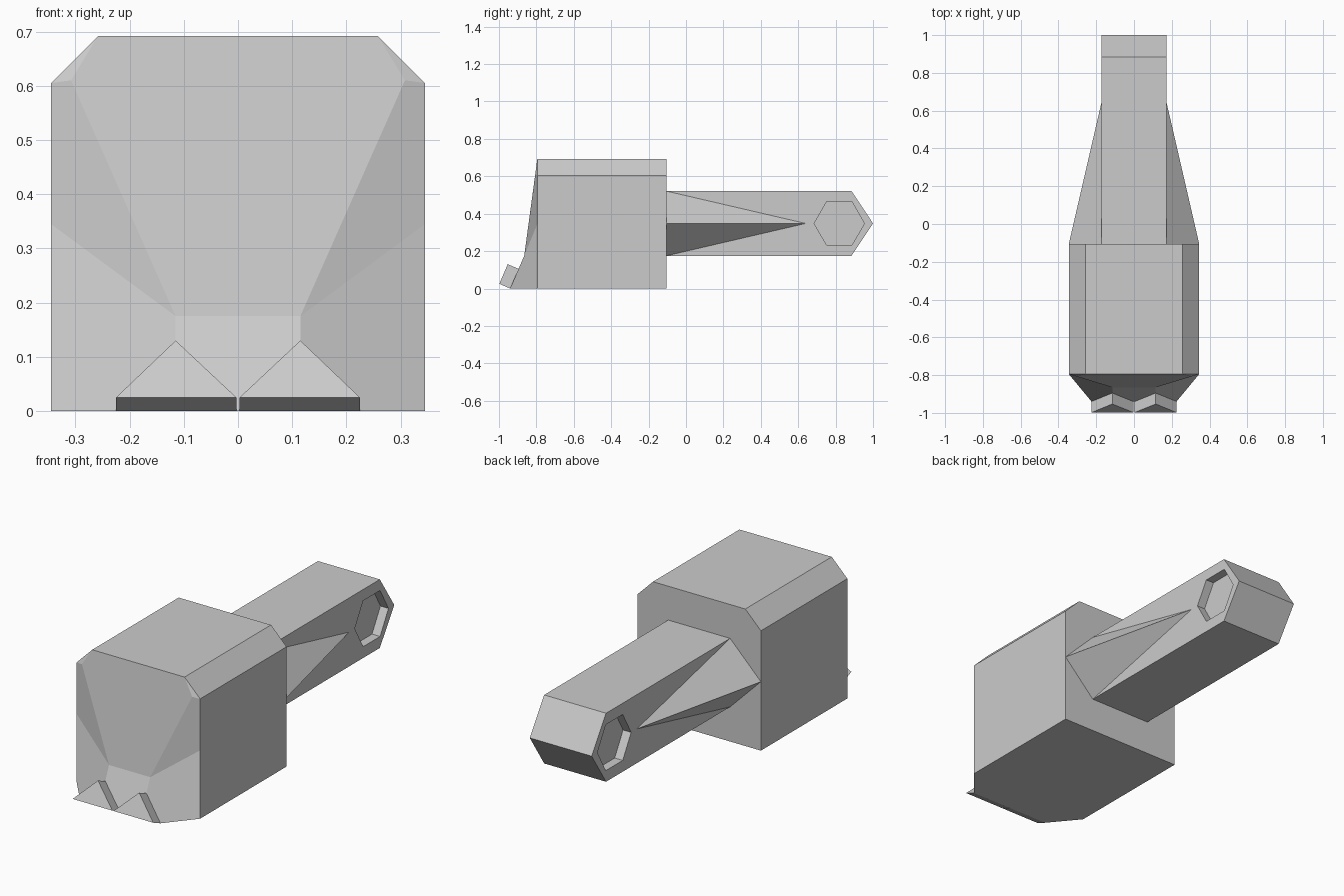
import bpy
import bmesh

cube = bpy.data.objects.get("Cube")
if cube:
    bpy.data.objects.remove(cube, do_unlink=True)

grey = bpy.data.materials.new("plain_grey")
grey.use_nodes = True
colour = (0.6, 0.6, 0.6, 1)
grey.diffuse_color = colour
grey.node_tree.nodes["Principled BSDF"].inputs["Base Color"].default_value = colour


def make_object(name, faces):
    """Build a flat-shaded object from faces given as lists of points."""
    bm = bmesh.new()
    for points in faces:
        bm.faces.new([bm.verts.new(p) for p in points])
    bmesh.ops.remove_doubles(bm, verts=bm.verts[:], dist=0.0005)
    bmesh.ops.recalc_face_normals(bm, faces=bm.faces[:])
    mesh = bpy.data.meshes.new(name)
    bm.to_mesh(mesh)
    bm.free()
    mesh.materials.append(grey)
    obj = bpy.data.objects.new(name, mesh)
    bpy.context.collection.objects.link(obj)
    return obj


def prism(start, end):
    """Faces of a solid between two matching outlines."""
    n = len(start)
    sides = [[start[i], start[(i + 1) % n], end[(i + 1) % n], end[i]] for i in range(n)]
    return [start, end] + sides


def flip(points):
    return [(-x, y, z) for x, y, z in points]


def span(points):
    """Close a half outline with its mirror image."""
    return points + flip(points)[::-1]


# Head block with chamfered top corners and a faceted nose
BACK, FRONT = -0.105, -0.795
half = [(0.345, 0), (0.345, 0.345), (0.345, 0.605), (0.258, 0.692)]
rear = [(x, BACK, z) for x, z in half]
foot, side, shoulder, crown = [(x, FRONT, z) for x, z in half]
cheek = (0.308, -0.806, 0.61)
brow = (0.115, -0.865, 0.175)
notch = (0.115, -0.895, 0.105)
toe = (0.225, -0.94, 0)

one_side = [
    [rear[0], rear[1], rear[2], shoulder, side, foot],
    [rear[2], rear[3], crown, shoulder],
    [crown, shoulder, cheek],
    [cheek, shoulder, side, brow],
    [side, foot, toe, notch, brow],
]
middle = [
    span(rear),
    span([rear[3]]) + span([crown])[::-1],
    span([crown, cheek, brow]),
    span([brow, notch, toe]),
    span([rear[0], foot, toe]),
]
make_object("head_block", one_side + [flip(f) for f in one_side] + middle)

# Two triangular teeth standing out from the nose
tooth_back = [toe, notch, (0.003, -0.94, 0)]
tooth_front = [(x, y - 0.058, z + 0.025) for x, y, z in tooth_back]
tooth = prism(tooth_back, tooth_front)
make_object("left_tooth", tooth)
make_object("right_tooth", [flip(f) for f in tooth])

# Handle with a pointed end
W = 0.173
outline = [(BACK, 0.175), (0.885, 0.175), (1, 0.348), (0.885, 0.521), (BACK, 0.521)]
handle = make_object("handle", prism([(-W, y, z) for y, z in outline],
                                     [(W, y, z) for y, z in outline]))

# Hexagonal recess cut into each side of the handle
hexagon = [(0.685, 0.348), (0.752, 0.464), (0.887, 0.464),
           (0.954, 0.348), (0.887, 0.232), (0.752, 0.232)]
for s in (-1, 1):
    cutter = make_object("recess_cutter", prism(
        [(s * (W - 0.045), y, z) for y, z in hexagon],
        [(s * (W + 0.05), y, z) for y, z in hexagon]))
    cutter.hide_render = True
    cut = handle.modifiers.new("recess", "BOOLEAN")
    cut.operation = "DIFFERENCE"
    cut.solver = "EXACT"
    cut.object = cutter
    bpy.context.view_layer.objects.active = handle
    bpy.ops.object.modifier_apply(modifier=cut.name)
    bpy.data.objects.remove(cutter, do_unlink=True)

# Tapered fins bracing the handle against the head
top, low = (W, BACK, 0.521), (W, BACK, 0.175)
outer, tip = (0.345, BACK, 0.348), (W, 0.64, 0.348)
fin = [[top, outer, tip], [outer, low, tip], [top, low, outer], [top, tip, low]]
make_object("left_fin", fin)
make_object("right_fin", [flip(f) for f in fin])
